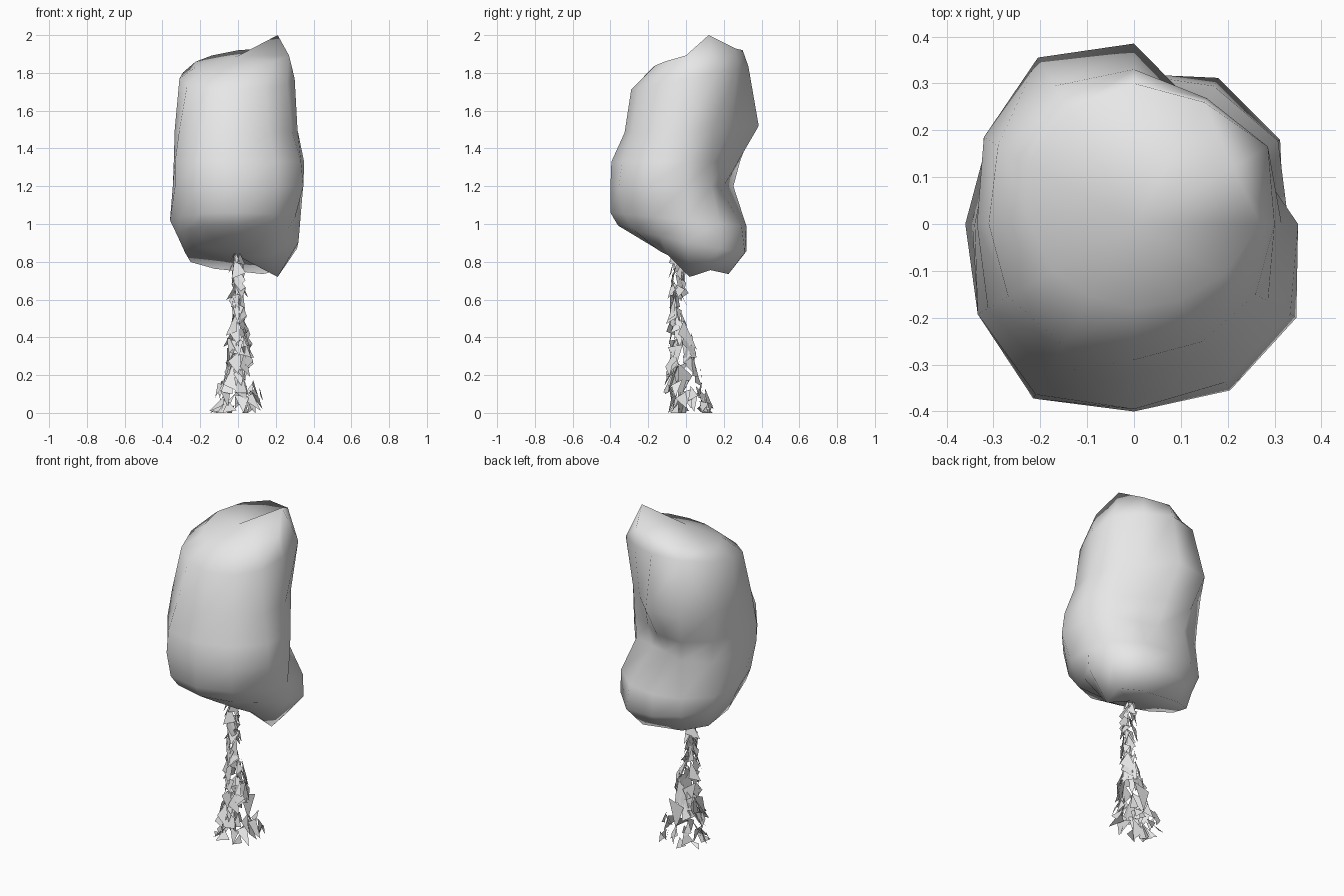
import bpy, bmesh, math, random
from mathutils import Vector

if "Cube" in bpy.data.objects:
    bpy.data.objects.remove(bpy.data.objects["Cube"])

random.seed(7)

grey = bpy.data.materials.new("pale_grey")
grey.diffuse_color = (0.8, 0.8, 0.8, 1)
grey.use_nodes = True
grey.node_tree.nodes["Principled BSDF"].inputs["Base Color"].default_value = grey.diffuse_color


def finish(bm, name, smooth):
    if smooth:
        bmesh.ops.recalc_face_normals(bm, faces=bm.faces)
    mesh = bpy.data.meshes.new(name)
    for f in bm.faces:
        f.smooth = smooth
    bm.to_mesh(mesh)
    bm.free()
    mesh.materials.append(grey)
    obj = bpy.data.objects.new(name, mesh)
    bpy.context.collection.objects.link(obj)
    return obj


# Crown: tilted 12-sided rings (height, x tilt, y tilt, radii counter-clockwise from +x)
RINGS = [
    (0.82, -.10, -.32, (.24, .26, .26, .22, .25, .29, .28, .23, .18, .16, .16, .19)),
    (0.92, -.05, -.20, (.32, .36, .36, .32, .31, .32, .32, .33, .36, .36, .32, .28)),
    (1.02, 0, -.10, (.33, .355, .34, .32, .33, .36, .36, .355, .405, .40, .38, .35)),
    (1.20, 0, 0, (.345, .27, .205, .20, .29, .34, .345, .385, .43, .40, .41, .40)),
    (1.33, 0, 0, (.35, .28, .23, .275, .33, .35, .34, .385, .42, .395, .39, .385)),
    (1.50, 0, .05, (.315, .29, .28, .385, .41, .37, .335, .36, .37, .325, .33, .33)),
    (1.77, 0, .20, (.30, .33, .31, .33, .34, .335, .31, .31, .30, .29, .29, .30)),
    (1.86, .12, .20, (.27, .24, .30, .30, .28, .26, .22, .20, .18, .18, .19, .22)),
]
bm = bmesh.new()
rows = []
for z, kx, ky, radii in RINGS:
    row = []
    for i, r in enumerate(radii):
        a = math.tau * i / 12
        x, y = r * math.cos(a), r * math.sin(a)
        row.append(bm.verts.new((x, y, z + kx * x + ky * y)))
    rows.append(row)
rows[0][0].co = (0.21, 0.02, 0.72)      # lowest tip
rows[-1][1].co = (0.21, 0.12, 2.0)      # highest tip
for lo, hi in zip(rows, rows[1:]):
    for i in range(12):
        j = (i + 1) % 12
        bm.faces.new((lo[i], lo[j], hi[j], hi[i]))
bottom = bm.verts.new((0, -0.03, 0.83))
top = bm.verts.new((0, 0, 1.89))
for i in range(12):
    j = (i + 1) % 12
    bm.faces.new((rows[0][j], rows[0][i], bottom))
    bm.faces.new((rows[-1][i], rows[-1][j], top))
finish(bm, "crown", True)


# Trunk: loose triangular bark shards scattered over a flared stem
def axis_y(z):
    return 0.025 - 0.07 * min(z / 0.5, 1)


def stem_radius(z):
    return 0.026 + 0.085 * max(0, 1 - z / 0.55) ** 1.1


bm = bmesh.new()
heights = [0.84 * (k / 99) ** 1.4 for k in range(100)]
for z in heights:
    a = random.uniform(0, math.tau)
    r = stem_radius(z)
    centre = Vector((r * math.cos(a), axis_y(z) + r * math.sin(a), z))
    along = Vector((-0.25 * math.cos(a), -0.25 * math.sin(a), 1))
    across = Vector((-math.sin(a), math.cos(a), 0))
    out = Vector((math.cos(a), math.sin(a), 0))
    size = random.uniform(0.035, 0.07) * (1.3 if 0.15 < z < 0.42 else 1)
    spin = random.uniform(0, math.tau)
    loose = 0.015 + 0.025 * max(0, 1 - z / 0.3)
    verts = []
    for k in range(3):
        t = spin + math.tau * k / 3 + random.uniform(-.5, .5)
        p = (centre + along * size * 1.2 * math.sin(t)
             + across * size * 0.65 * math.cos(t)
             + out * random.uniform(-loose, loose))
        p.z = min(max(p.z, 0.0), 0.85)
        verts.append(bm.verts.new(p))
    bm.faces.new(verts)
finish(bm, "trunk_shards", False)
